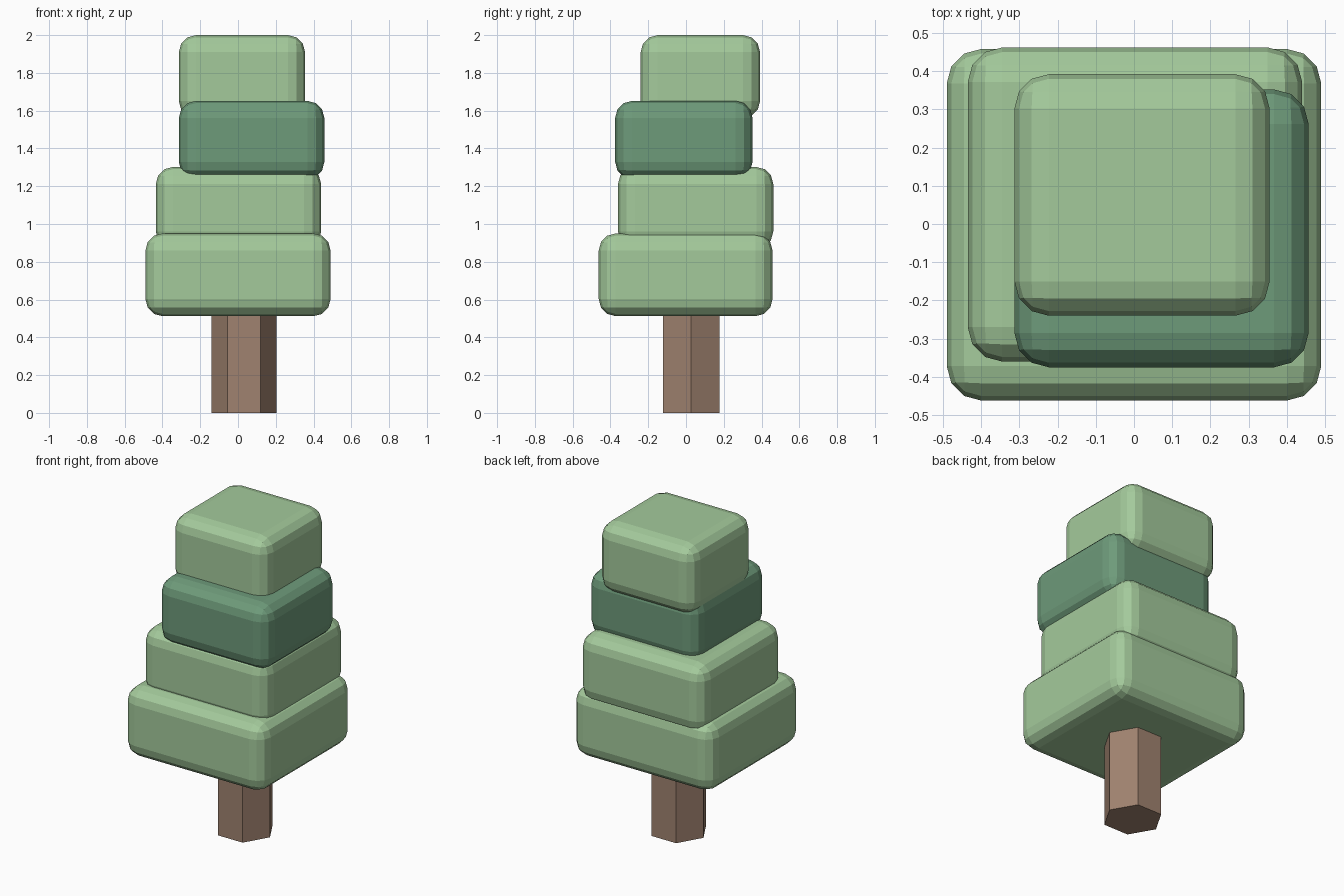
import bpy
import bmesh
from mathutils import Matrix, Vector

if "Cube" in bpy.data.objects:
    bpy.data.objects.remove(bpy.data.objects["Cube"])


def material(name, rgb):
    mat = bpy.data.materials.new(name)
    mat.diffuse_color = (*rgb, 1)
    mat.use_nodes = True
    mat.node_tree.nodes["Principled BSDF"].inputs["Base Color"].default_value = mat.diffuse_color
    return mat


LIGHT = material("light_leaf", (0.37, 0.59, 0.33))
DARK = material("dark_leaf", (0.155, 0.325, 0.195))
BARK = material("bark", (0.35, 0.225, 0.16))


def add_object(name, bm, mat):
    mesh = bpy.data.meshes.new(name)
    bm.to_mesh(mesh)
    bm.free()
    mesh.materials.append(mat)
    obj = bpy.data.objects.new(name, mesh)
    bpy.context.collection.objects.link(obj)
    return obj


def leaf_block(name, x, y, z, mat):
    """Box spanning the given ranges, with faceted rounded edges."""
    lo, hi = Vector((x[0], y[0], z[0])), Vector((x[1], y[1], z[1]))
    bm = bmesh.new()
    bmesh.ops.create_cube(bm, size=1)
    bmesh.ops.scale(bm, vec=hi - lo, verts=bm.verts)
    bmesh.ops.translate(bm, vec=(lo + hi) / 2, verts=bm.verts)
    obj = add_object(name, bm, mat)
    bevel = obj.modifiers.new("rounded_edges", 'BEVEL')
    bevel.width = 0.09
    bevel.segments = 3


# Hexagonal trunk, corners pointing along x
bm = bmesh.new()
bmesh.ops.create_cone(bm, cap_ends=True, segments=6, radius1=0.173, radius2=0.173,
                      depth=0.6, matrix=Matrix.Translation((0.032, 0.027, 0.3)))
# create_cone starts on the y axis, so turn it a quarter
bmesh.ops.rotate(bm, cent=(0.032, 0.027, 0), verts=bm.verts,
                 matrix=Matrix.Rotation(1.5707963, 3, 'Z'))
add_object("trunk", bm, BARK)

# Four stacked foliage blocks, bottom to top
leaf_block("foliage_bottom", (-0.49, 0.49), (-0.462, 0.458), (0.512, 0.95), LIGHT)
leaf_block("foliage_lower", (-0.435, 0.44), (-0.36, 0.462), (0.87, 1.302), LIGHT)
leaf_block("foliage_upper", (-0.313, 0.457), (-0.375, 0.352), (1.238, 1.652), DARK)
leaf_block("foliage_top", (-0.313, 0.355), (-0.24, 0.392), (1.56, 2.0), LIGHT)
